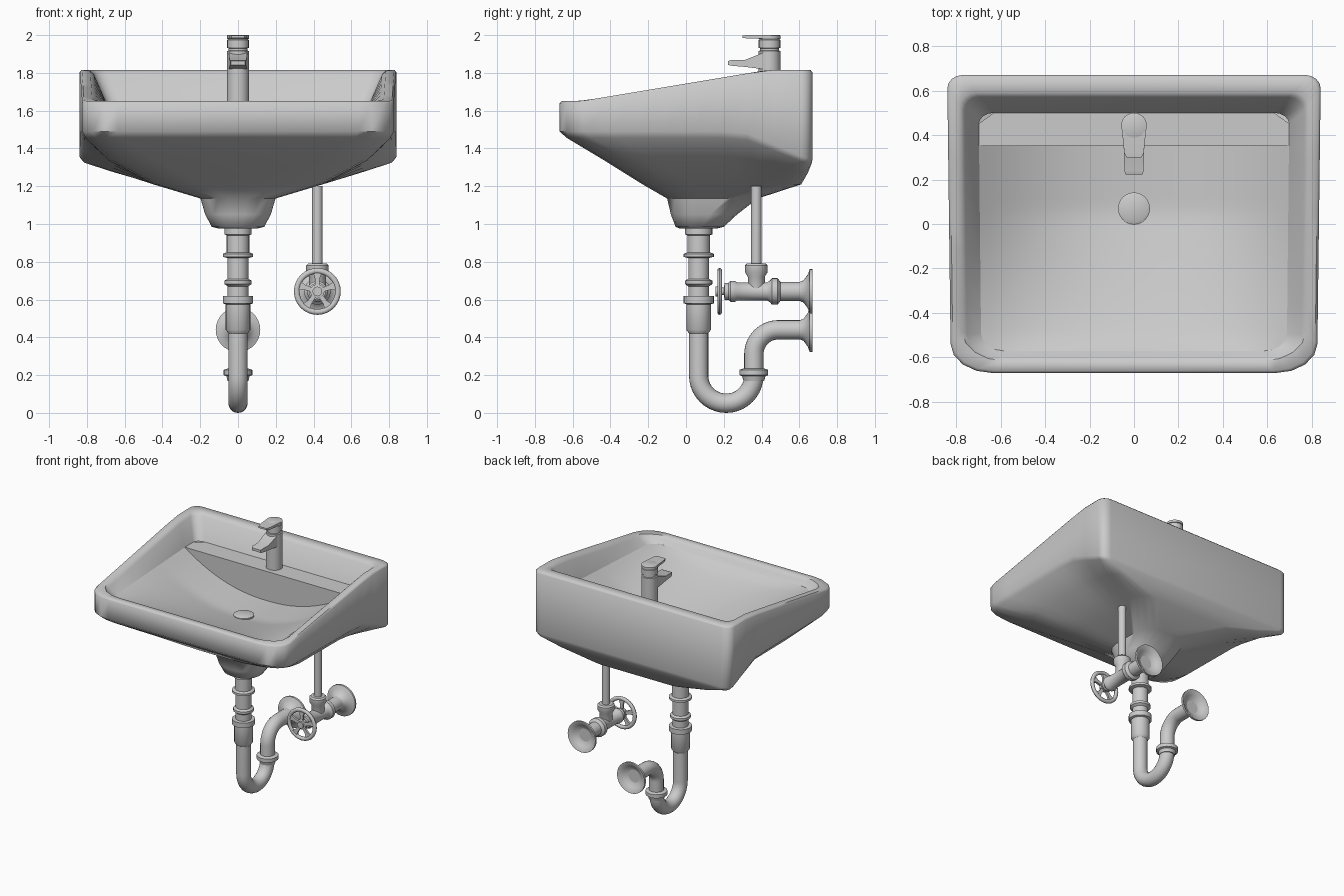
import bpy, bmesh, math
from mathutils import Vector, Matrix

cube = bpy.data.objects.get("Cube")
if cube:
    bpy.data.objects.remove(cube)

grey = bpy.data.materials.new("plain_grey")
grey.use_nodes = True
grey.diffuse_color = (0.6, 0.6, 0.6, 1)
grey.node_tree.nodes["Principled BSDF"].inputs["Base Color"].default_value = (0.6, 0.6, 0.6, 1)


def finish(bm, name, angle=40, recalc=True):
    if recalc:
        bmesh.ops.recalc_face_normals(bm, faces=bm.faces)
    me = bpy.data.meshes.new(name)
    bm.to_mesh(me)
    bm.free()
    ob = bpy.data.objects.new(name, me)
    bpy.context.collection.objects.link(ob)
    me.materials.append(grey)
    bpy.ops.object.select_all(action='DESELECT')
    ob.select_set(True)
    bpy.context.view_layer.objects.active = ob
    bpy.ops.object.shade_smooth_by_angle(angle=math.radians(angle))
    return ob


def skin(bm, rings, cap_start=False, cap_end=False):
    loops = [[bm.verts.new(p) for p in r] for r in rings]
    n = len(loops[0])
    for a, b in zip(loops, loops[1:]):
        for i in range(n):
            j = (i + 1) % n
            bm.faces.new((a[i], a[j], b[j], b[i]))
    if cap_start:
        bm.faces.new(loops[0])
    if cap_end:
        bm.faces.new(loops[-1])


def lathe(name, profile, at, axis='Z', sides=24, angle=40):
    """Turn (radius, distance) pairs round the Z or Y axis."""
    bm = bmesh.new()
    rings = []
    for r, d in profile:
        ring = []
        for i in range(sides):
            t = math.tau * i / sides
            u, v = r * math.cos(t), r * math.sin(t)
            ring.append(Vector(at) + Vector((u, v, d) if axis == 'Z' else (u, d, v)))
        rings.append(ring)
    skin(bm, rings, True, True)
    return finish(bm, name, angle)


def tube(name, path, radius, sides=20):
    """Sweep a circle along a path lying in the YZ plane."""
    bm = bmesh.new()
    rings = []
    side = Vector((1, 0, 0))
    for i, p in enumerate(path):
        d = (path[min(i + 1, len(path) - 1)] - path[max(i - 1, 0)]).normalized()
        up = d.cross(side)
        rings.append([p + radius * (side * math.cos(math.tau * k / sides) + up * math.sin(math.tau * k / sides))
                      for k in range(sides)])
    skin(bm, rings, True, True)
    return finish(bm, name)


def lerp(a, b, t):
    return a + (b - a) * max(0, min(1, t))


# Basin: rounded rectangles lofted from the underside, over the rim, to the bowl
def rim(y):
    return lerp(1.65, 1.815, (y + 0.56) / 0.99)


def ledge(y):
    return lerp(1.6, 1.64, (y + 0.57) / 0.92)


def rounded(hx, yf, yb, front, back, height):
    """front and back are (x, y) corner radii; height is a function of y."""
    half = []
    for i in range(5):
        t = math.pi / 2 * i / 4
        half.append((hx - front[0] * (1 - math.sin(t)), yf + front[1] * (1 - math.cos(t))))
    y0, y1 = yf + front[1], yb - back[1]
    half += [(hx, lerp(y0, y1, k / 8)) for k in range(1, 8)]
    for i in range(5):
        t = math.pi / 2 * i / 4
        half.append((hx - back[0] * (1 - math.cos(t)), yb - back[1] * (1 - math.sin(t))))
    half = [(x * lerp(0.98, 1, (y + 0.67) / 1.34), y) for x, y in half]
    loop = half + [(-x, y) for x, y in reversed(half)]
    return [Vector((x, y, height(y))) for x, y in loop]


def level(front, back=None):
    back = front if back is None else back
    return lambda y: lerp(front, back, (y - 0.3) / 0.34)


F, B = (0.19, 0.13), (0.07, 0.06)
basin = bmesh.new()
skin(basin, [
    rounded(0.1, -0.03, 0.16, (0.09, 0.09), (0.09, 0.09), level(0.975)),
    rounded(0.14, -0.055, 0.2, (0.12, 0.11), (0.12, 0.11), level(0.985)),
    rounded(0.175, -0.08, 0.27, (0.14, 0.13), (0.14, 0.13), level(1.05)),
    rounded(0.2, -0.1, 0.38, (0.15, 0.14), (0.15, 0.14), level(1.135)),
    rounded(0.45, -0.23, 0.61, (0.25, 0.2), (0.15, 0.12), level(1.21)),
    rounded(0.69, -0.43, 0.645, (0.25, 0.2), (0.12, 0.1), level(1.335, 1.27)),
    rounded(0.82, -0.63, 0.665, F, B, level(1.455, 1.32)),
    rounded(0.84, -0.67, 0.67, F, B, level(1.49, 1.345)),
    rounded(0.84, -0.67, 0.67, F, B, lambda y: rim(y) - 0.012),
    rounded(0.83, -0.66, 0.66, F, B, rim),
    rounded(0.785, -0.615, 0.59, F, B, rim),
    rounded(0.765, -0.597, 0.57, (0.15, 0.1), B, lambda y: rim(y) - 0.02),
    rounded(0.7, -0.57, 0.5, (0.1, 0.08), (0.07, 0.05), ledge),
], cap_start=True)
finish(basin, "basin_shell", 50)

# Bowl floor, upright step and tap ledge
bm = bmesh.new()
nx, ny, half_x = 28, 20, 0.7
rows = []
for j in range(ny + 1):
    y = lerp(-0.57, 0.35, j / ny)
    fall = min(1, (y + 0.57) / 0.62) ** 0.7
    row = []
    for i in range(nx + 1):
        u = 2 * i / nx - 1
        row.append((u * half_x, y, ledge(y) - 0.225 * fall * (1 - abs(u) ** 2.2)))
    rows.append(row)
for y, hx in ((0.35, half_x), (0.45, half_x), (0.5, 0.63)):
    rows.append([((2 * i / nx - 1) * hx, y, 1.64) for i in range(nx + 1)])
grid = [[bm.verts.new(p) for p in row] for row in rows]
for a, b in zip(grid, grid[1:]):
    for i in range(nx):
        bm.faces.new((a[i], a[i + 1], b[i + 1], b[i]))
bmesh.ops.remove_doubles(bm, verts=bm.verts, dist=0.0001)
finish(bm, "bowl_floor", 40, recalc=False)

lathe("drain_plug", [(0.072, -0.02), (0.072, 0.012), (0.06, 0.018)], (0, 0.07, 1.405))

# Tap
lathe("tap_body", [(0.058, 1.63), (0.058, 1.915), (0.05, 1.918), (0.05, 1.93), (0.057, 1.933),
                   (0.057, 1.975), (0.05, 1.98)], (0, 0.442, 0))


def bar(name, stations):
    """Box-section bar through (y, half width, bottom, top) stations."""
    bm = bmesh.new()
    skin(bm, [[(-w, y, lo), (w, y, lo), (w, y, hi), (-w, y, hi)] for y, w, lo, hi in stations], True, True)
    return finish(bm, name, 30)


bar("tap_spout", [(0.43, 0.05, 1.82, 1.915), (0.39, 0.048, 1.822, 1.9), (0.31, 0.045, 1.832, 1.868),
                  (0.24, 0.043, 1.838, 1.868), (0.222, 0.038, 1.842, 1.862)])
lathe("tap_cap", [(0.058, 1.98), (0.058, 1.998), (0.054, 2.0)], (0, 0.442, 0))
bar("tap_lever", [(0.45, 0.057, 1.981, 2.0), (0.32, 0.044, 1.983, 2.0), (0.3, 0.034, 1.985, 1.998)])

# Drain pipe, trap and wall flange
lathe("drain_tailpiece", [(0.072, 0.985), (0.072, 0.945), (0.06, 0.94), (0.06, 0.85), (0.08, 0.842),
                          (0.08, 0.826), (0.055, 0.82), (0.055, 0.71), (0.072, 0.7), (0.072, 0.682),
                          (0.055, 0.67), (0.055, 0.62), (0.08, 0.618), (0.08, 0.58), (0.065, 0.575),
                          (0.065, 0.44), (0.05, 0.42)], (0, 0.067, 0))


def arc(cy, cz, r, start, end, n=14):
    angles = [math.radians(lerp(start, end, k / n)) for k in range(n + 1)]
    return [Vector((0, cy + r * math.cos(a), cz + r * math.sin(a))) for a in angles]


bend = [Vector((0, 0.067, 0.46))]
bend += [Vector((0, 0.213 - 0.146 * math.cos(t), 0.197 - 0.146 * math.sin(t)))
         for t in [math.pi * k / 20 for k in range(21)]]
bend += arc(0.489, 0.31, 0.13, 180, 90) + [Vector((0, 0.63, 0.44))]
tube("trap_pipe", bend, 0.051)
lathe("trap_nut", [(0.055, 0.17), (0.062, 0.195), (0.076, 0.2), (0.076, 0.228), (0.055, 0.235)], (0, 0.359, 0))

flange = [(0.05, 0.6), (0.058, 0.622), (0.09, 0.645), (0.118, 0.655), (0.118, 0.67),
          (0.11, 0.67), (0.08, 0.648), (0.045, 0.628)]
lathe("drain_wall_flange", flange, (0, 0, 0.44), 'Y', 28)

# Water supply: riser, valve body, wall flange and hand wheel
X, Z = 0.42, 0.643
lathe("supply_riser", [(0.028, 0.74), (0.028, 1.2)], (X, 0.372, 0), sides=16)
lathe("valve_tee", [(0.045, Z), (0.045, 0.72), (0.06, 0.745), (0.06, 0.78), (0.05, 0.79)], (X, 0.372, 0))
lathe("valve_body", [(0.02, 0.16), (0.02, 0.2), (0.045, 0.205), (0.045, 0.225), (0.055, 0.235),
                     (0.055, 0.26), (0.048, 0.27), (0.048, 0.43), (0.058, 0.445), (0.07, 0.455),
                     (0.07, 0.485), (0.05, 0.5), (0.05, 0.63)], (X, 0, Z), 'Y')
lathe("supply_wall_flange", flange, (X, 0, Z), 'Y', 28)

bm = bmesh.new()
rings = []
for i in range(32):
    t = math.tau * i / 32
    rings.append([(X + (0.109 + 0.015 * math.cos(s)) * math.cos(t), 0.178 + 0.013 * math.sin(s),
                   Z + (0.109 + 0.015 * math.cos(s)) * math.sin(t))
                  for s in [math.tau * k / 10 for k in range(10)]])
skin(bm, rings + rings[:1])
bmesh.ops.remove_doubles(bm, verts=bm.verts, dist=0.0001)
for k in range(5):
    spin = Matrix.Translation((X, 0.178, Z)) @ Matrix.Rotation(math.tau * k / 5, 4, 'Y')
    skin(bm, [[spin @ Vector((u * w, v * 0.008, z)) for u, v in ((-1, -1), (1, -1), (1, 1), (-1, 1))]
              for w, z in ((0.011, 0.02), (0.013, 0.07), (0.026, 0.105))], True, True)
finish(bm, "hand_wheel")
lathe("hand_wheel_hub", [(0.038, 0.19), (0.038, 0.17), (0.026, 0.168), (0.026, 0.155)], (X, 0, Z), 'Y', 12)
